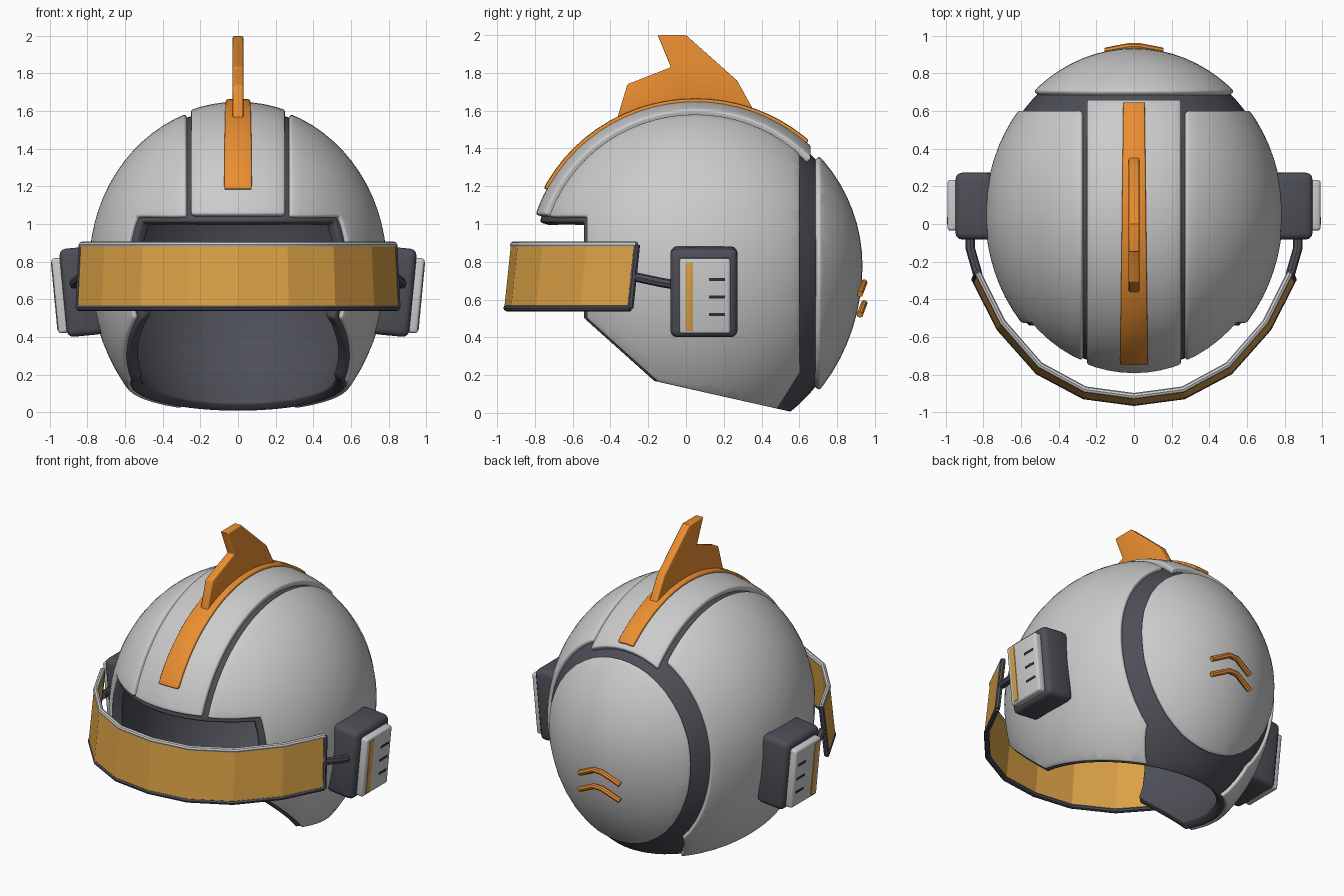
import bpy, bmesh, math
from mathutils import Matrix, Vector

if "Cube" in bpy.data.objects:
    bpy.data.objects.remove(bpy.data.objects["Cube"])


def material(name, rgb):
    m = bpy.data.materials.new(name)
    m.diffuse_color = (*rgb, 1)
    m.use_nodes = True
    m.node_tree.nodes["Principled BSDF"].inputs["Base Color"].default_value = m.diffuse_color
    return m


WHITE = material("light_shell", (0.75, 0.75, 0.74))
DARK = material("dark_trim", (0.075, 0.078, 0.095))
BLACK = material("slot_black", (0.03, 0.03, 0.035))
ORANGE = material("orange", (0.82, 0.27, 0.03))
AMBER = material("amber", (0.72, 0.36, 0.06))
CENTRE = Vector((0, 0.05, 0.78))


def finish(ob, mat, thick=0, bevel=0, mirror=False, offset=-1, smooth=True):
    ob.data.materials.append(mat)
    if thick:
        m = ob.modifiers.new("thick", 'SOLIDIFY')
        m.thickness, m.offset = thick, offset
    if bevel:
        m = ob.modifiers.new("bevel", 'BEVEL')
        m.width, m.segments, m.use_clamp_overlap = bevel, 3, False
        m.limit_method, m.angle_limit = 'ANGLE', math.radians(50)
    if mirror:
        ob.modifiers.new("mirror", 'MIRROR').use_mirror_merge = False
    bpy.ops.object.select_all(action='DESELECT')
    ob.select_set(True)
    bpy.context.view_layer.objects.active = ob
    bpy.ops.object.convert(target='MESH')
    if smooth:
        bpy.ops.object.shade_smooth_by_angle(angle=math.radians(40))
    return ob


def make_object(name, data):
    ob = bpy.data.objects.new(name, data)
    bpy.context.collection.objects.link(ob)
    return ob


def from_bmesh(name, bm):
    me = bpy.data.meshes.new(name)
    bm.to_mesh(me)
    bm.free()
    return make_object(name, me)


def panel(name, size, thick, mat, cuts, opening=None, bevel=0.012, mirror=False):
    """Patch of the egg-shaped dome: cuts are (point, normal to remove)."""
    bm = bmesh.new()
    bmesh.ops.create_uvsphere(bm, u_segments=72, v_segments=36, radius=1)
    bmesh.ops.rotate(bm, verts=bm.verts, matrix=Matrix.Rotation(math.pi / 2, 3, 'Y'))
    for v in bm.verts:
        rz = 0.86 if v.co.z > 0 else 0.98
        v.co = CENTRE + size * Vector((v.co.x * 0.79, v.co.y * 0.88, v.co.z * rz))

    def bisect(co, no, clear, keep=lambda c: True):
        faces = [f for f in bm.faces if keep(f.calc_center_median())]
        geom = set(faces)
        for f in faces:
            geom.update(f.edges)
            geom.update(f.verts)
        bmesh.ops.bisect_plane(bm, geom=list(geom), dist=1e-4, plane_co=co,
                               plane_no=no, clear_outer=clear)

    for co, no in cuts:
        bisect(co, no, True)
    if opening:
        top, front = opening
        corner, slope = Vector((0, front, 0.50)), Vector((0, -0.34, -0.38))
        bisect((0, 0, top), (0, 0, 1), False, lambda c: c.y < front + 0.1)
        bisect((0, front, 0), (0, 1, 0), False, lambda c: c.z < top)
        bisect(corner, slope, False, lambda c: c.z < top)
        gone = []
        for f in bm.faces:
            c = f.calc_center_median()
            if c.z < top and (c.y < front or slope.dot(c - corner) > 0):
                gone.append(f)
        bmesh.ops.delete(bm, geom=gone, context='FACES')
    # fold slivers beside the cut edge into the edge
    weld = {}
    for e in bm.edges:
        a, b = e.verts
        if e.calc_length() < 0.013 and a.is_boundary != b.is_boundary:
            inner, rim = (b, a) if a.is_boundary else (a, b)
            weld[inner] = rim
    bmesh.ops.weld_verts(bm, targetmap=weld)
    return finish(from_bmesh(name, bm), mat, thick, bevel, mirror)


def box(name, centre, size, mat, bevel, frame):
    bm = bmesh.new()
    bmesh.ops.create_cube(bm, size=1)
    bm.transform(frame @ Matrix.Translation(centre) @ Matrix.Diagonal((*size, 1)))
    return finish(from_bmesh(name, bm), mat, 0, bevel, True)


def tube(name, points, radius, mat, mirror=False):
    cu = bpy.data.curves.new(name, 'CURVE')
    cu.dimensions, cu.bevel_depth, cu.bevel_resolution = '3D', radius, 2
    cu.use_fill_caps = True
    sp = cu.splines.new('POLY')
    sp.points.add(len(points) - 1)
    for p, co in zip(sp.points, points):
        p.co = (*co, 1)
    ob = finish(make_object(name, cu), mat)
    if mirror:
        twin = make_object(name + "_left", ob.data.copy())
        twin.scale.x = -1
    return ob


# Helmet dome: dark liner with light panels on top
base = ((0, 0.56, 0.0), (0, -0.16, -0.71))
panel("inner_liner", 0.975, 0.06, DARK, [base], (1.01, -0.545))
panel("side_panel", 1.0, 0.04, WHITE,
      [base, ((0.28, 0, 0), (-1, 0, 0)), ((0, 0.605, 0), (0, 1, 0)),
       ((0, 0.6, 0.2), (0, 0.16, -0.1))], (1.04, -0.53), mirror=True)
panel("crown_panel", 1.012, 0.05, WHITE,
      [((0.252, 0, 0), (1, 0, 0)), ((-0.252, 0, 0), (-1, 0, 0)),
       ((0, 0.665, 0), (0, 1, 0)), ((0, 0, 1.05), (0, 0, -1))])
panel("back_panel", 1.005, 0.04, WHITE, [((0, 0.705, 0), (0, -1, 0))])
panel("crest_base", 1.03, 0.03, ORANGE,
      [((0.065, 0, 1.6), (1, 0.012, 0)), ((-0.065, 0, 1.6), (-1, 0.012, 0)),
       ((0, 0.65, 0), (0, 1, 0)), ((0, 0, 1.19), (0, 0, -1))], bevel=0.008)

# Crest fin
bm = bmesh.new()
outline = [(-0.37, 1.54), (-0.31, 1.74), (-0.08, 1.83), (-0.15, 2.0), (0.0, 2.0),
           (0.27, 1.76), (0.37, 1.58), (0.2, 1.6), (0.0, 1.62), (-0.2, 1.59)]
bm.faces.new([bm.verts.new((0, y, z)) for y, z in outline])
finish(from_bmesh("crest_fin", bm), ORANGE, 0.056, 0.008, offset=0)

# Ear boxes, tilted outward at the top
ear = Matrix.Translation((0.84, 0.095, 0.64)) @ Matrix.Rotation(math.radians(5.5), 4, 'Y')
box("ear_box", (-0.01, 0, 0), (0.2, 0.355, 0.47), DARK, 0.035, ear)
box("ear_plate", (0.105, 0.005, -0.01), (0.06, 0.27, 0.40), WHITE, 0.015, ear)
box("ear_stripe", (0.133, -0.078, -0.012), (0.012, 0.04, 0.365), AMBER, 0.002, ear)
for i, z in enumerate((0.08, -0.013, -0.107)):
    box(f"ear_slot_{i + 1}", (0.133, 0.07, z), (0.008, 0.085, 0.016), BLACK, 0.001, ear)

# Faceted visor band with rails
half = [(0.83, -0.26), (0.70, -0.52), (0.50, -0.75), (0.26, -0.88)]
path = half + [(0, -0.915)] + [(-x, y) for x, y in reversed(half)]
upper = [(x, y, 0.89) for x, y in path]
lower = [(x * 1.02, y - 0.035, 0.555) for x, y in path]
bm = bmesh.new()
rows = [[bm.verts.new(p) for p in row] for row in (upper, lower)]
for i in range(len(path) - 1):
    bm.faces.new((rows[0][i], rows[0][i + 1], rows[1][i + 1], rows[1][i]))
finish(from_bmesh("visor", bm), AMBER, 0.024, offset=0, smooth=False)
tube("visor_top_rail", upper, 0.017, WHITE)
tube("visor_bottom_rail", lower, 0.017, DARK)
tube("visor_end_post", [upper[0], lower[0]], 0.018, DARK, True)
tube("visor_arm", [(0.87, -0.04, 0.675), (0.87, -0.13, 0.69), (0.83, -0.27, 0.72)],
     0.025, DARK, True)

# Chevrons on the back
for i, z in enumerate((0.69, 0.58)):
    tube(f"back_chevron_{i + 1}",
         [(-0.15, 0.92, z - 0.06), (-0.03, 0.943, z), (0.03, 0.943, z), (0.15, 0.92, z - 0.06)],
         0.018, ORANGE)
